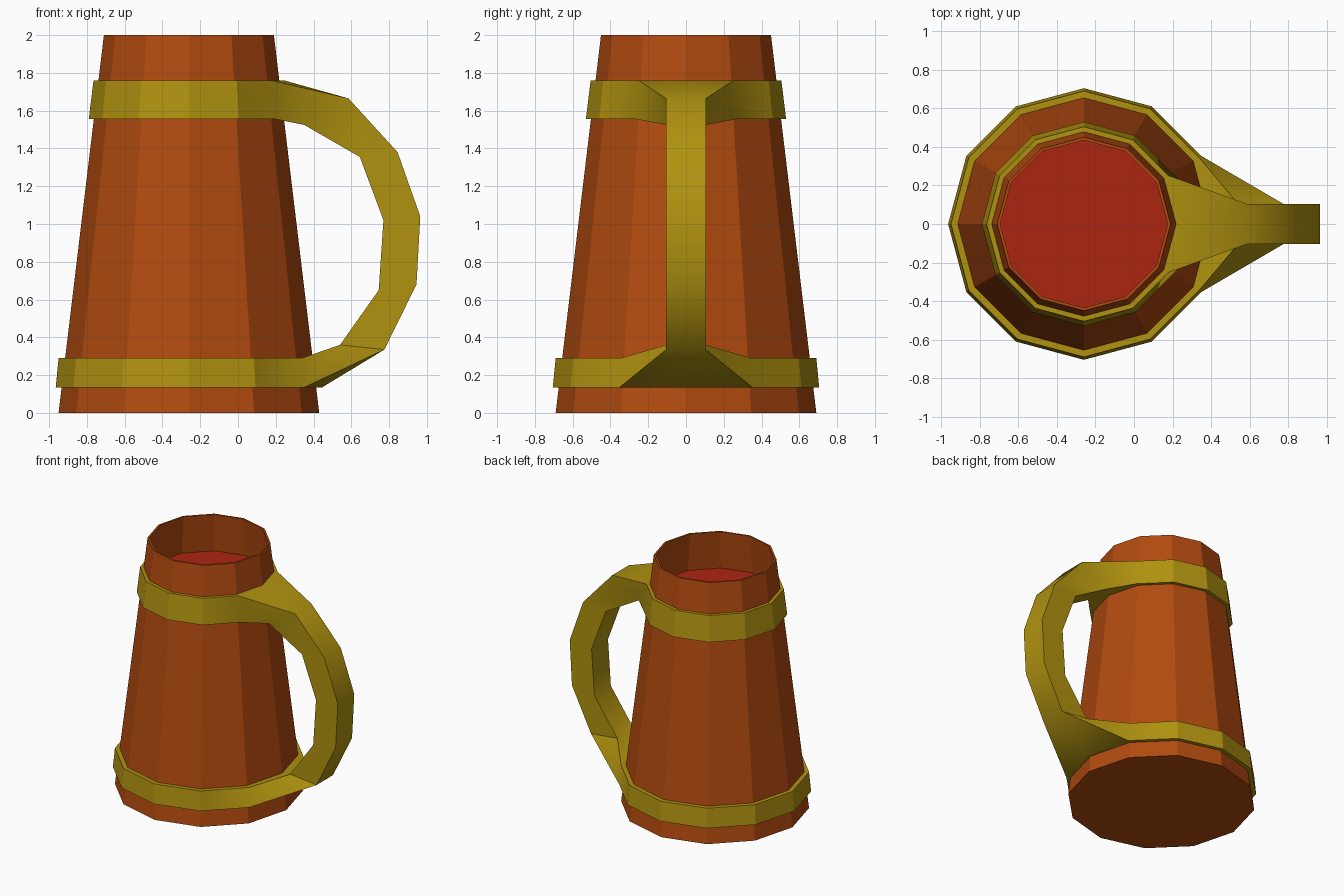
import bpy, bmesh, math

SIDES = 12
AXIS_X = -0.26          # centre line of the cup
HALF_GRIP = 0.105       # half the width of the handle

cube = bpy.data.objects.get("Cube")
if cube:
    bpy.data.objects.remove(cube, do_unlink=True)


def material(name, rgb):
    mat = bpy.data.materials.new(name)
    mat.use_nodes = True
    mat.diffuse_color = (*rgb, 1)
    mat.node_tree.nodes["Principled BSDF"].inputs["Base Color"].default_value = (*rgb, 1)
    return mat


wood = material("brown_wood", (0.445, 0.069, 0.005))
brass = material("dull_brass", (0.434, 0.287, 0.005))
red = material("red_drink", (0.413, 0.0185, 0.0056))


def ring(bm, radius, z):
    step = math.tau / SIDES
    return [bm.verts.new((AXIS_X + radius * math.cos(i * step), radius * math.sin(i * step), z))
            for i in range(SIDES)]


def bridge(bm, a, b, skip=()):
    for i in range(len(a)):
        if i not in skip:
            j = (i + 1) % len(a)
            bm.faces.new((a[i], a[j], b[j], b[i]))


def finish(bm, name, mat):
    bmesh.ops.recalc_face_normals(bm, faces=bm.faces[:])
    mesh = bpy.data.meshes.new(name)
    bm.to_mesh(mesh)
    bm.free()
    mesh.materials.append(mat)
    obj = bpy.data.objects.new(name, mesh)
    bpy.context.collection.objects.link(obj)
    return obj


def wall_radius(z):
    return 0.69 - 0.12 * z


# Tapered cup with a thin rim and a hollow top
bm = bmesh.new()
rings = [ring(bm, r, z) for r, z in ((0.69, 0), (0.45, 2), (0.435, 2), (0.472, 1.685))]
for lower, upper in zip(rings, rings[1:]):
    bridge(bm, lower, upper)
bm.faces.new(rings[0])
bm.faces.new(rings[-1])
finish(bm, "cup", wood)

# Drink surface
bm = bmesh.new()
face = bm.faces.new(ring(bm, 0.472, 1.69))
face.normal_update()
finish(bm, "drink", red)

# Two bands that flow into the handle
bm = bmesh.new()
plain = set()


def band(z0, r0, z1, r1):
    low, high = ring(bm, r0, z0), ring(bm, r1, z1)
    in_low = ring(bm, wall_radius(z0) - 0.01, z0)
    in_high = ring(bm, wall_radius(z1) - 0.01, z1)
    bridge(bm, low, high, skip=(0, SIDES - 1))      # opening for the handle
    bridge(bm, high, in_high)
    bridge(bm, in_high, in_low)
    bridge(bm, in_low, low)
    plain.update(low[2:-1] + high[2:-1])
    return low, high


def flare(verts, pair):
    # Joins three band corners to the two corners of a handle section
    left, mid, right = verts[1], verts[0], verts[-1]
    bm.faces.new((left, mid, pair[0]))
    bm.faces.new((mid, pair[1], pair[0]))
    bm.faces.new((mid, right, pair[1]))


def section(outer, inner):
    return [[bm.verts.new((x, s * HALF_GRIP, z)) for s in (1, -1)] for x, z in (outer, inner)]


bottom_low, bottom_high = band(0.135, 0.705, 0.29, 0.69)
top_low, top_high = band(1.555, 0.53, 1.76, 0.505)

# Handle sections from top to bottom: outer and inner point in x, z
sections = [section(*points) for points in (
    ((0.585, 1.665), (0.35, 1.525)),
    ((0.845, 1.38), (0.645, 1.355)),
    ((0.965, 1.04), (0.77, 1.02)),
    ((0.945, 0.68), (0.745, 0.65)),
    ((0.775, 0.335), (0.54, 0.36)))]
for (o1, i1), (o2, i2) in zip(sections, sections[1:]):
    bridge(bm, [o1[0], o1[1], i1[1], i1[0]], [o2[0], o2[1], i2[1], i2[0]])

# Flared ends of the handle
for (outer, inner), far, near in ((sections[0], top_high, top_low),
                                  (sections[-1], bottom_low, bottom_high)):
    flare(far, outer)
    flare(near, inner)
    for side, corner in ((0, 1), (1, -1)):
        bm.faces.new((far[corner], near[corner], inner[side], outer[side]))

# Smooth along the handle, faceted around the bands
bmesh.ops.recalc_face_normals(bm, faces=bm.faces[:])
for face in bm.faces:
    face.smooth = True
for edge in bm.edges:
    on_band = all(v in plain for v in edge.verts)
    edge.smooth = not on_band and edge.calc_face_angle(math.pi) < math.radians(37)
finish(bm, "bands_and_handle", brass)
